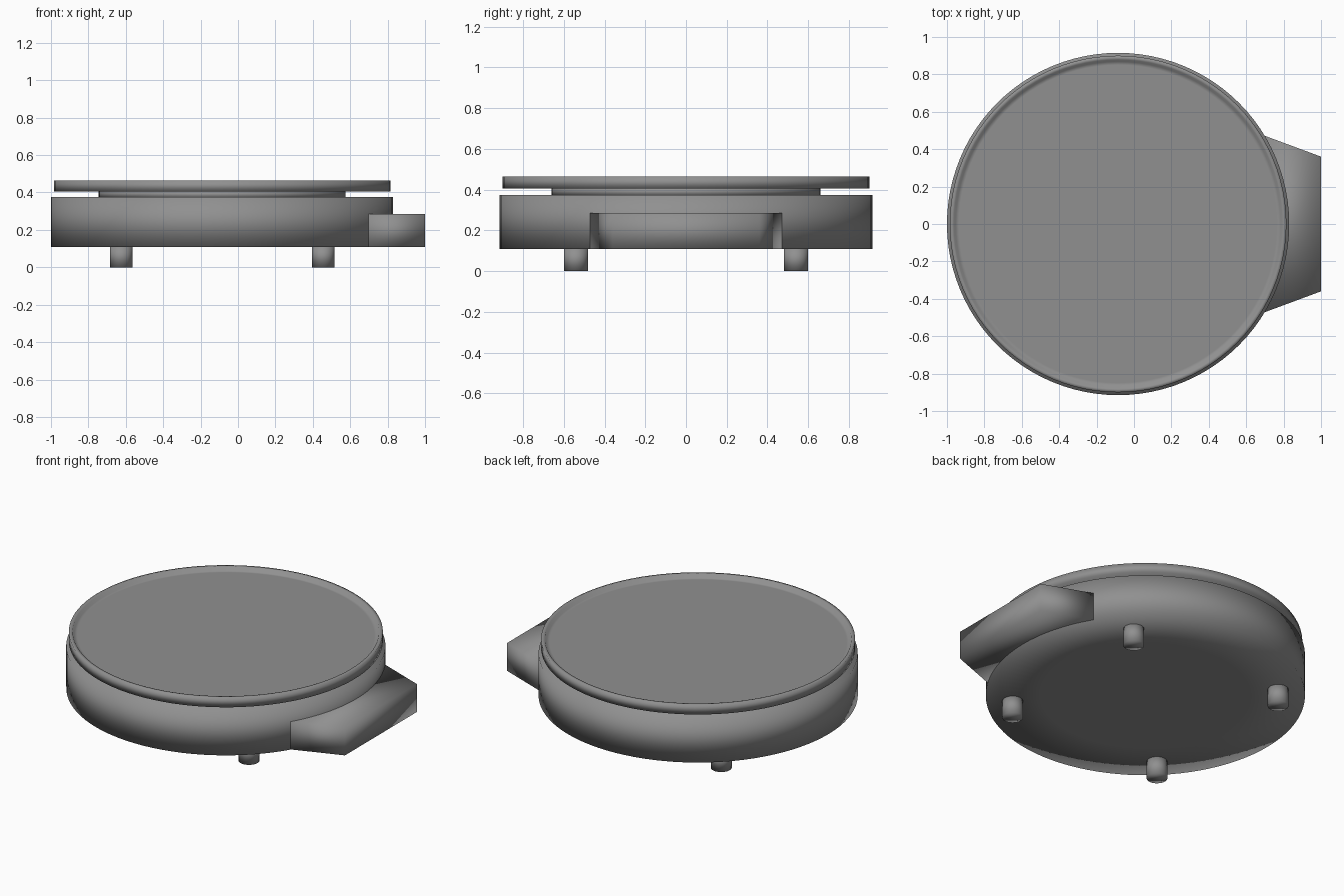
import bpy, bmesh, math

if "Cube" in bpy.data.objects:
    bpy.data.objects.remove(bpy.data.objects["Cube"])

CX = -0.085  # centre of the round parts

dark = bpy.data.materials.new("dark_grey")
dark.diffuse_color = (0.28, 0.28, 0.28, 1)
dark.use_nodes = True
dark.node_tree.nodes["Principled BSDF"].inputs["Base Color"].default_value = dark.diffuse_color


def finish(name, bm):
    """Make an object that is smooth all over, with the dark grey finish."""
    bmesh.ops.recalc_face_normals(bm, faces=bm.faces)
    for f in bm.faces:
        f.smooth = True
    mesh = bpy.data.meshes.new(name)
    bm.to_mesh(mesh)
    bm.free()
    mesh.materials.append(dark)
    ob = bpy.data.objects.new(name, mesh)
    bpy.context.collection.objects.link(ob)
    return ob


def lathe(name, profile, x=CX, y=0.0, n=96):
    """Revolve (radius, z) points around a vertical axis and cap both ends."""
    bm = bmesh.new()
    rings = [[bm.verts.new((x + r * math.cos(2 * math.pi * i / n),
                            y + r * math.sin(2 * math.pi * i / n), z))
              for i in range(n)] for r, z in profile]
    for a, b in zip(rings, rings[1:]):
        for i in range(n):
            j = (i + 1) % n
            bm.faces.new((a[i], a[j], b[j], b[i]))
    bm.faces.new(rings[0])
    bm.faces.new(rings[-1])
    return finish(name, bm)


# Round housing, spacer ring and the rimmed top plate
lathe("base_body", [(0.60, 0.108), (0.915, 0.108), (0.915, 0.375), (0.66, 0.375)])
lathe("spacer_ring", [(0.66, 0.37), (0.66, 0.41)])
lathe("top_plate", [(0.66, 0.405), (0.90, 0.405), (0.90, 0.465), (0.878, 0.465),
                    (0.868, 0.443), (0.85, 0.443)])

# Four feet
for sx, side in ((-1, "left"), (1, "right")):
    for sy, end in ((-1, "front"), (1, "back")):
        lathe(f"foot_{end}_{side}", [(0.06, 0.0), (0.06, 0.115)],
              CX + sx * 0.54, sy * 0.54, 32)

# Tapered control housing on the right side
bm = bmesh.new()
outline = [(0.69, -0.475), (1.0, -0.36), (1.0, 0.36), (0.69, 0.475)]
base = bm.faces.new([bm.verts.new((x, y, 0.109)) for x, y in outline])
top = bmesh.ops.extrude_face_region(bm, geom=[base])["geom"]
bmesh.ops.translate(bm, vec=(0, 0, 0.176),
                    verts=[v for v in top if isinstance(v, bmesh.types.BMVert)])
finish("control_housing", bm)
